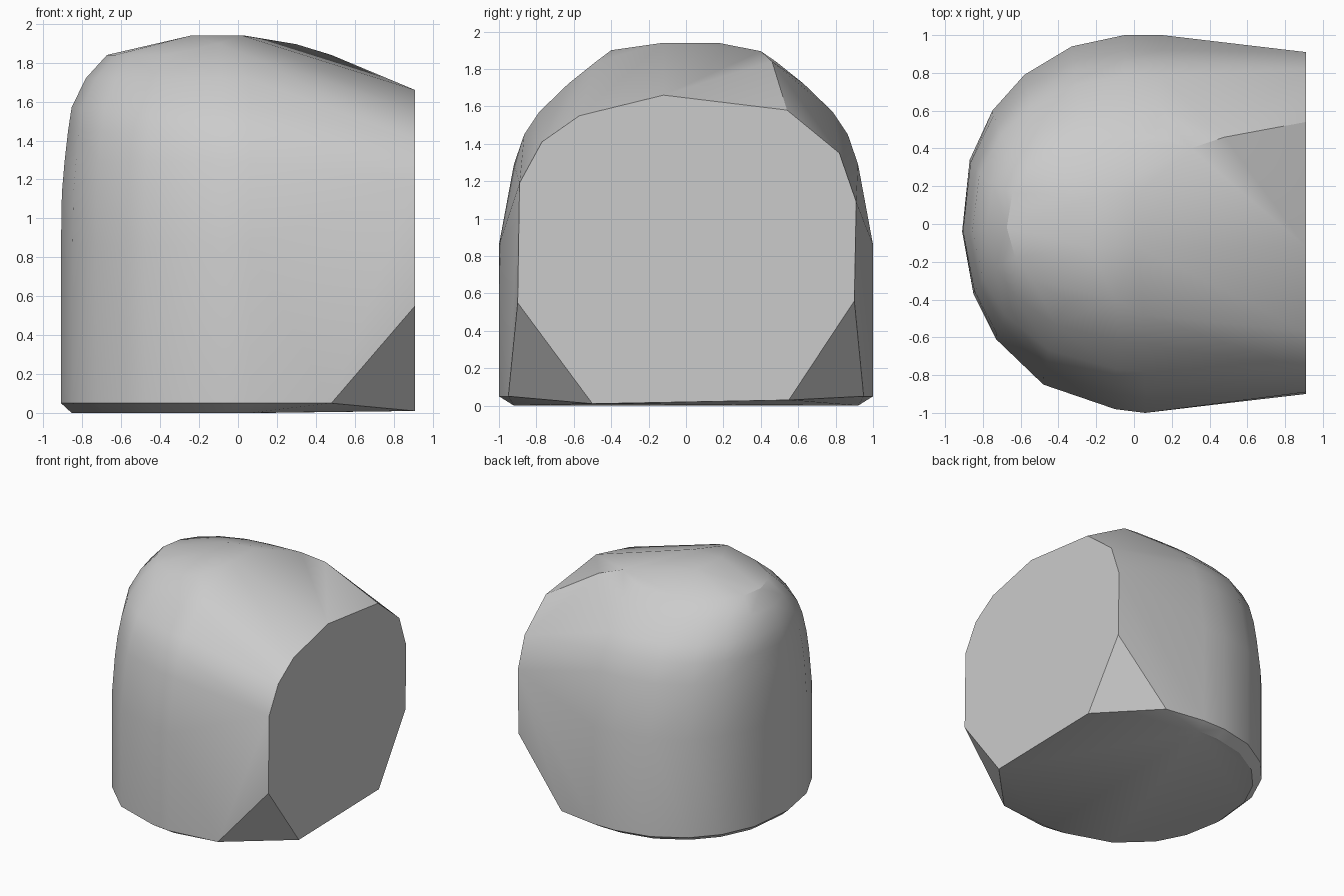
import bpy
import bmesh
import math

cube = bpy.data.objects.get("Cube")
if cube:
    bpy.data.objects.remove(cube, do_unlink=True)

# Plain grey material
grey = bpy.data.materials.new("light grey")
grey.use_nodes = True
colour = (0.6, 0.6, 0.6, 1)
grey.diffuse_color = colour
grey.node_tree.nodes["Principled BSDF"].inputs["Base Color"].default_value = colour

# Rounded wall outline, running from the back around to the front
outline = [(0.15, 1), (-0.05, 1), (-0.33, 0.94), (-0.58, 0.79), (-0.75, 0.6),
           (-0.87, 0.34), (-0.91, -0.04), (-0.85, -0.37), (-0.73, -0.61),
           (-0.48, -0.85), (-0.1, -0.98), (0.06, -1)]

# Height, x scale and y scale of each level from the base to the shoulder
levels = [(0, 0.94, 0.92), (0.05, 1, 1), (0.86, 1, 1), (1.13, 0.995, 0.95),
          (1.29, 0.98, 0.92), (1.45, 0.96, 0.865), (1.57, 0.94, 0.785),
          (1.72, 0.86, 0.63), (1.84, 0.74, 0.48)]

# Flat end outline as (y, z)
end_face = [(-0.5, 0.01), (-0.9, 0.55), (-0.89, 1.19), (-0.77, 1.41),
            (-0.57, 1.55), (-0.12, 1.66), (0.54, 1.58), (0.82, 1.35),
            (0.91, 1.09), (0.9, 0.56), (0.55, 0.03)]

# Crown of the dome and the lower corners beside the end face
crown = [(-0.24, -0.12, 1.94), (0.03, 0.17, 1.94), (-0.1, -0.4, 1.9),
         (0.3, 0.4, 1.895), (0.48, 0.46, 1.84), (-0.2, 0.15, 1.94),
         (0.02, -0.12, 1.94)]
corners = [(0.48, -0.95, 0.05), (0.48, 0.95, 0.05)]

points = [(x * sx, y * sy, z) for z, sx, sy in levels for x, y in outline]
points += [(0.91, y, z) for y, z in end_face] + crown + corners

# Wrap the profiles in one convex shell
bm = bmesh.new()
for p in points:
    bm.verts.new(p)
hull = bmesh.ops.convex_hull(bm, input=bm.verts)
loose = {g for g in hull["geom_interior"] + hull["geom_unused"]
         if isinstance(g, bmesh.types.BMVert)}
bmesh.ops.delete(bm, geom=list(loose), context="VERTS")
bmesh.ops.dissolve_limit(bm, angle_limit=math.radians(1),
                         verts=bm.verts, edges=bm.edges)
bmesh.ops.recalc_face_normals(bm, faces=bm.faces)
mesh = bpy.data.meshes.new("rounded_block")
bm.to_mesh(mesh)
bm.free()
mesh.materials.append(grey)

block = bpy.data.objects.new("rounded_block", mesh)
bpy.context.collection.objects.link(block)
bpy.context.view_layer.objects.active = block
block.select_set(True)
bpy.ops.object.shade_smooth_by_angle(angle=math.radians(30))
